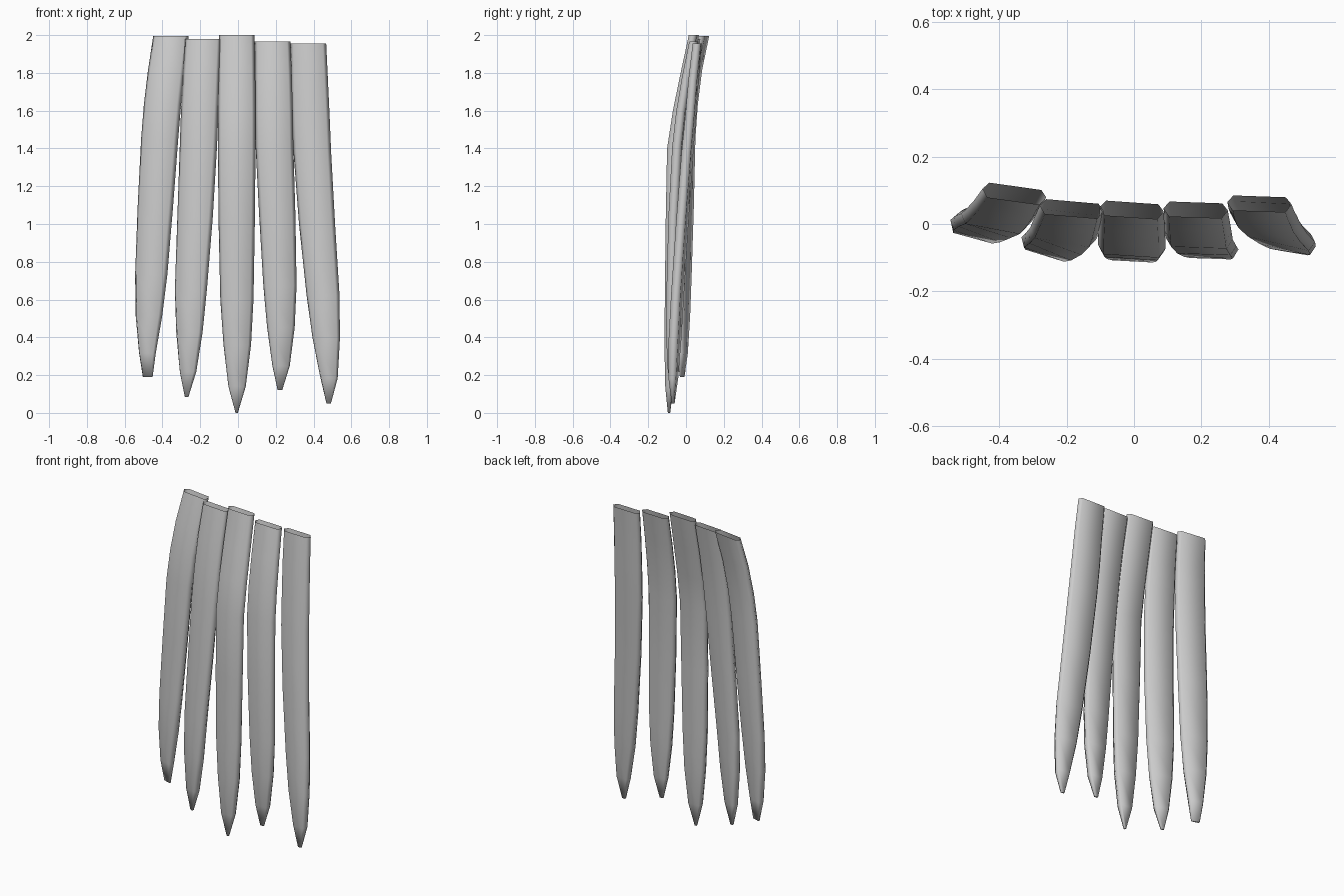
import bpy, bmesh, math

# Shared strand profile: fraction down the length, half width, thickness factor
T = [0, .1, .2, .3, .5, .7, .82, .93, 1]
HALF_W = [.095, .098, .1, .1, .096, .088, .073, .046]
THICK = [.022, .023, .024, .025, .025, .025, .025, .02, .006]
# Flattened six-sided section (width, depth)
SECTION = [(-1, .1), (-.82, -1), (.82, -1), (1, .1), (.82, 1), (-.82, 1)]


def strand(name, z_top, z_tip, tip_w, tilt_top, tilt_tip, xs, ys):
    bm = bmesh.new()
    rings = []
    for t, w, d, cx, cy in zip(T, HALF_W + [tip_w], THICK, xs, ys):
        z = z_top + (z_tip - z_top) * t
        a = math.radians(tilt_top + (tilt_tip - tilt_top) * t)
        c, s = math.cos(a), math.sin(a)
        rings.append([bm.verts.new((cx + u * w * c - v * d * s,
                                    cy + u * w * s + v * d * c, z))
                      for u, v in SECTION])
    n = len(SECTION)
    for r0, r1 in zip(rings, rings[1:]):
        for i in range(n):
            j = (i + 1) % n
            bm.faces.new((r0[i], r1[i], r1[j], r0[j]))
    bm.faces.new(rings[-1][::-1])  # closed tip, open root
    me = bpy.data.meshes.new(name)
    bm.to_mesh(me)
    bm.free()
    ob = bpy.data.objects.new(name, me)
    bpy.context.collection.objects.link(ob)
    for p in me.polygons:
        p.use_smooth = True


# Five hanging strands, left to right
strand("strand_far_left", 1.995, .19, .027, -8, -17,
       [-.355, -.38, -.4, -.415, -.438, -.46, -.472, -.48, -.478],
       [.09, .05, .025, .01, 0, -.012, -.018, -.02, -.02])
strand("strand_left", 1.98, .085, .01, -5, -20,
       [-.185, -.195, -.203, -.21, -.228, -.25, -.258, -.265, -.272],
       [.045, .012, -.012, -.03, -.05, -.065, -.07, -.072, -.07])
strand("strand_middle", 2.0, 0, .006, -4, -3,
       [-.007, -.007, -.007, -.007, -.007, -.006, -.004, -.005, -.007],
       [.042, 0, -.04, -.07, -.078, -.083, -.086, -.088, -.09])
strand("strand_right", 1.965, .12, .012, -2, -2,
       [.183, .187, .19, .193, .208, .222, .227, .228, .222],
       [.042, .005, -.025, -.045, -.065, -.075, -.078, -.078, -.075])
strand("strand_far_right", 1.955, .05, .012, -2, -10,
       [.372, .378, .385, .393, .418, .45, .467, .482, .48],
       [.06, .04, .025, .008, -.02, -.045, -.058, -.067, -.068])
